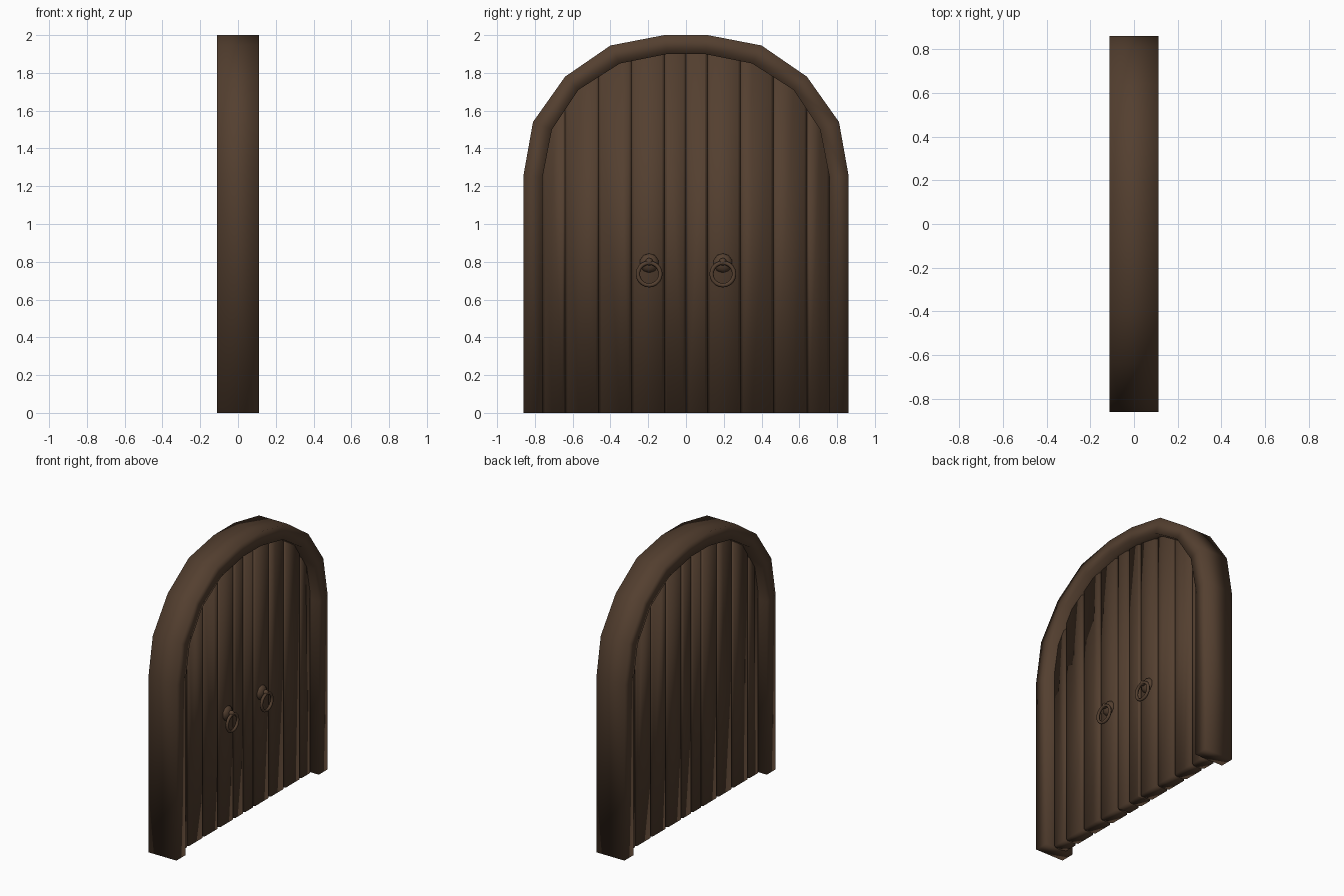
import bpy, bmesh, math
from mathutils import Matrix, Vector

if "Cube" in bpy.data.objects:
    bpy.data.objects.remove(bpy.data.objects["Cube"])

wood = bpy.data.materials.new("dark_brown_wood")
wood.diffuse_color = (0.088, 0.050, 0.029, 1)
wood.use_nodes = True
wood.node_tree.nodes["Principled BSDF"].inputs["Base Color"].default_value = wood.diffuse_color


def finish(name, bm):
    """Turn a bmesh into a smooth-shaded wooden object."""
    bmesh.ops.recalc_face_normals(bm, faces=bm.faces)
    for f in bm.faces:
        f.smooth = True
    me = bpy.data.meshes.new(name)
    bm.to_mesh(me)
    bm.free()
    me.materials.append(wood)
    ob = bpy.data.objects.new(name, me)
    bpy.context.collection.objects.link(ob)
    return ob


def loft(name, sections, closed=False):
    """Skin a row of equal-length loops, capping both ends unless closed."""
    bm = bmesh.new()
    rows = [[bm.verts.new(p) for p in s] for s in sections]
    n = len(rows[0])
    pairs = list(zip(rows, rows[1:]))
    if closed:
        pairs.append((rows[-1], rows[0]))
    else:
        bm.faces.new(rows[0])
        bm.faces.new(rows[-1])
    for a, b in pairs:
        for i in range(n):
            j = (i + 1) % n
            bm.faces.new((a[i], a[j], b[j], b[i]))
    return finish(name, bm)


# Arched frame: matching outer and inner outlines, mirrored over the middle
outer = [(0.86, 0), (0.86, 1.26), (0.81, 1.54), (0.64, 1.78), (0.40, 1.945), (0.115, 2.0)]
inner = [(0.76, 0), (0.76, 1.245), (0.71, 1.50), (0.57, 1.71), (0.35, 1.85), (0.10, 1.90)]


def mirrored(pts):
    return pts + [(-y, z) for y, z in reversed(pts)]


D = 0.112
loft("arched_frame", [
    [(-D, o[0], o[1]), (D, o[0], o[1]), (D, i[0], i[1]), (-D, i[0], i[1])]
    for o, i in zip(mirrored(outer), mirrored(inner))])


def arch_height(y):
    """Height of the inner arch at a given y."""
    y = abs(y)
    for (y0, z0), (y1, z1) in zip(inner[1:], inner[2:]):
        if y1 <= y <= y0:
            return z0 + (z1 - z0) * (y0 - y) / (y0 - y1)
    return inner[-1][1]


# Door planks: chamfered long edges, tops cut to the arch
T, C = 0.05, 0.014
edges = [0, 0.115, 0.288, 0.462, 0.64, 0.76]
for side, label in ((1, "right"), (-1, "left")):
    for k, (a, b) in enumerate(zip(edges, edges[1:])):
        stations = [(a, T - 0.02), (a + C, T), (b - C, T), (b, T - 0.02)]
        stations += [(y, T) for y, z in inner if a + C < y < b - C]
        sections = []
        for y, t in sorted(stations):
            z = arch_height(y)
            sections.append([(-t, side * y, 0), (t, side * y, 0),
                             (t, side * y, z), (-t, side * y, z)])
        loft(f"{label}_plank_{k + 1}", sections)


# Ring handles: domed mount, clasp and hanging ring on one face
def ring(name, centre, major, minor, seg, sides):
    sections = []
    for i in range(seg):
        a = 2 * math.pi * i / seg
        out = Vector((0, math.sin(a), math.cos(a)))
        sections.append([centre + out * (major + minor * math.cos(b))
                         + Vector((minor * math.sin(b), 0, 0))
                         for b in (2 * math.pi * j / sides for j in range(sides))])
    loft(name, sections, closed=True)


for side, label in ((1, "right"), (-1, "left")):
    y = side * 0.195
    profile = [(0.045, 0.052), (0.058, 0.050), (0.070, 0.036), (0.078, 0.018)]
    loft(f"{label}_handle_mount", [
        [(x, y + r * math.sin(math.pi * i / 5), 0.793 + r * math.cos(math.pi * i / 5))
         for i in range(10)] for x, r in profile])
    bm = bmesh.new()
    bmesh.ops.create_uvsphere(bm, u_segments=8, v_segments=6, radius=0.02,
                              matrix=Matrix.Translation((0.085, y, 0.800)))
    finish(f"{label}_handle_clasp", bm)
    ring(f"{label}_handle_ring", Vector((0.092, y, 0.735)), 0.060, 0.011, 20, 6)
